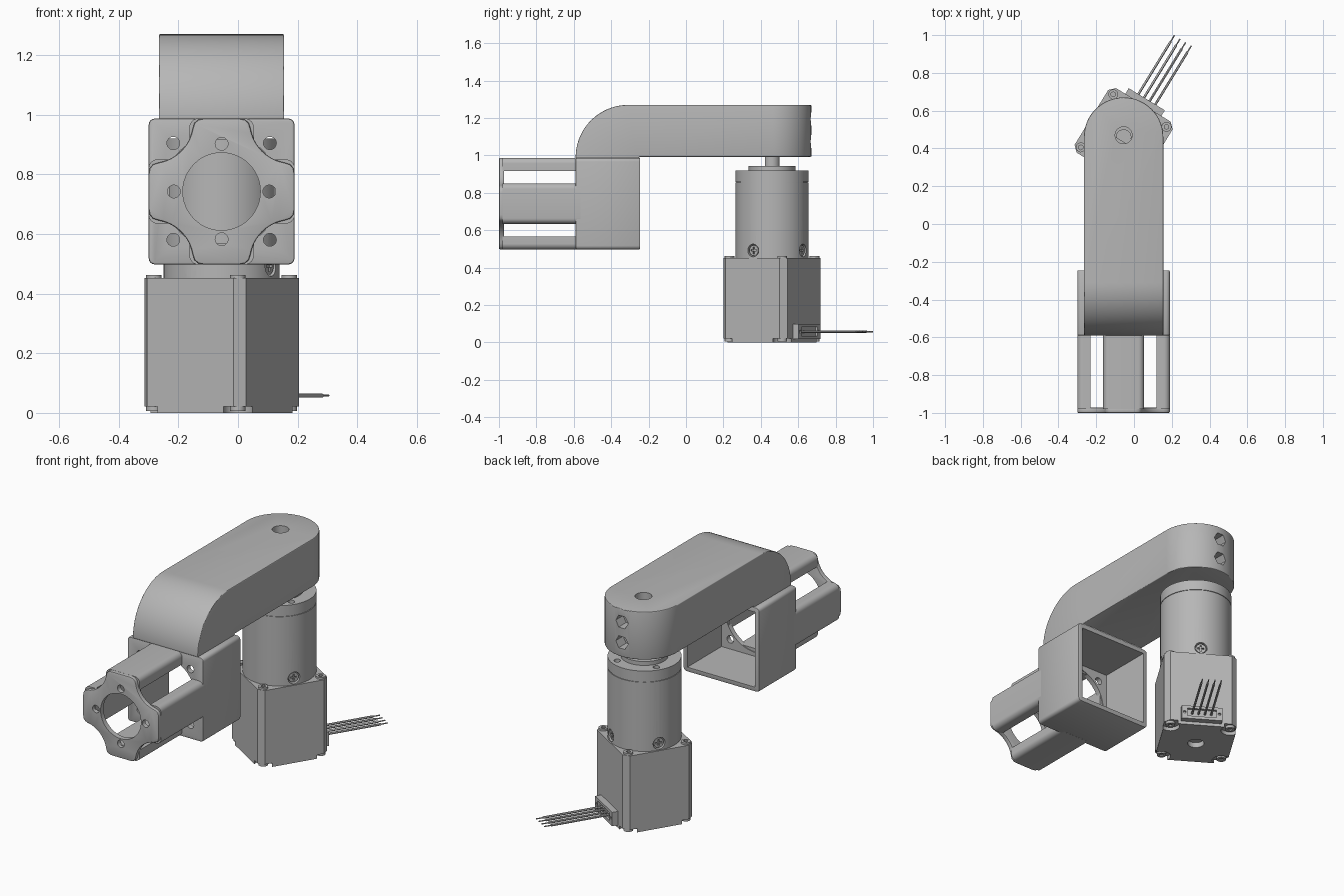
import bpy, bmesh
from math import sin, cos, pi, radians
from mathutils import Matrix, Vector

cube = bpy.data.objects.get("Cube")
if cube:
    bpy.data.objects.remove(cube, do_unlink=True)

GREY = (0.47, 0.47, 0.47, 1)
mat = bpy.data.materials.new("plain grey")
mat.use_nodes = True
mat.diffuse_color = GREY
bsdf = next(n for n in mat.node_tree.nodes if n.type == 'BSDF_PRINCIPLED')
bsdf.inputs["Base Color"].default_value = GREY
parts = []

AXES = {'x': lambda u, v, w: (w, u, v),
        'y': lambda u, v, w: (u, w, v),
        'z': lambda u, v, w: (u, v, w)}


def arc(cu, cv, r, a0, a1, n):
    return [(cu + r * cos(radians(a0 + (a1 - a0) * i / n)),
             cv + r * sin(radians(a0 + (a1 - a0) * i / n))) for i in range(n + 1)]


def circle(cu, cv, r, n=32):
    return arc(cu, cv, r, 0, 360, n)[:-1]


def rect(u0, u1, v0, v1, r=0.0, n=4):
    if r == 0:
        return [(u0, v0), (u1, v0), (u1, v1), (u0, v1)]
    return (arc(u1 - r, v1 - r, r, 0, 90, n) + arc(u0 + r, v1 - r, r, 90, 180, n)
            + arc(u0 + r, v0 + r, r, 180, 270, n) + arc(u1 - r, v0 + r, r, 270, 360, n))


def prism(name, pts, lo, hi, axis='z', at=Matrix.Identity(4)):
    """Extrude a flat outline along an axis, then place it."""
    bm = bmesh.new()
    face = bm.faces.new([bm.verts.new(AXES[axis](u, v, lo)) for u, v in pts])
    new = bmesh.ops.extrude_face_region(bm, geom=[face])["geom"]
    shift = Vector(AXES[axis](0, 0, hi - lo))
    bmesh.ops.translate(bm, vec=shift, verts=[g for g in new if isinstance(g, bmesh.types.BMVert)])
    bmesh.ops.transform(bm, matrix=at, verts=bm.verts)
    bmesh.ops.recalc_face_normals(bm, faces=bm.faces)
    me = bpy.data.meshes.new(name)
    bm.to_mesh(me)
    bm.free()
    me.materials.append(mat)
    ob = bpy.data.objects.new(name, me)
    bpy.context.collection.objects.link(ob)
    parts.append(ob)
    return ob


def apply(ob, mod):
    bpy.context.view_layer.objects.active = ob
    bpy.ops.object.modifier_apply(modifier=mod.name)


def boolean(ob, *tools, operation='DIFFERENCE'):
    for tool in tools:
        mod = ob.modifiers.new("cut", 'BOOLEAN')
        mod.operation, mod.solver, mod.object = operation, 'EXACT', tool
        apply(ob, mod)
        parts.remove(tool)
        bpy.data.objects.remove(tool, do_unlink=True)


def bevel(ob, width, segments=3):
    mod = ob.modifiers.new("round", 'BEVEL')
    mod.width, mod.segments, mod.limit_method = width, segments, 'ANGLE'
    mod.angle_limit = radians(40)
    apply(ob, mod)


X0, MY = -0.055, 0.46
signs = [(a, b) for a in (-1, 1) for b in (-1, 1)]
motor_at = Matrix.Translation((X0, MY, 0)) @ Matrix.Rotation(radians(-31.5), 4, 'Z')

# Motor body with chamfered upright corners
a, c, h = 0.2, 0.17, 0.165
body = prism("motor_body", [(a, -c), (a, c), (c, a), (-c, a), (-a, c), (-a, -c), (-c, -a), (c, -a)],
             0, 0.452, 'z', motor_at)
boolean(body, prism("cutter", circle(0, 0, 0.045), -0.1, 0.03, 'z', motor_at),
        *[prism("cutter", circle(i * h, j * h, 0.05), -0.1, 0.022, 'z', motor_at) for i, j in signs])
for i, j in signs:
    for lo, hi in ((0.006, 0.03), (0.44, 0.463)):
        screw = prism("motor_corner_screw", circle(i * h, j * h, 0.026, 24), lo, hi, 'z', motor_at)
        end = hi if lo > 0.1 else lo
        boolean(screw, prism("cutter", circle(i * h, j * h, 0.013, 6), end - 0.008, end + 0.008, 'z', motor_at))

# Gearbox with a shallow seam, face holes and four side screws
lower = prism("gearbox", circle(0, 0, 0.195, 64), 0.44, 0.855, 'z', motor_at)
prism("gearbox_seam", circle(0, 0, 0.191, 64), 0.85, 0.865, 'z', motor_at)
cap = prism("gearbox_cap", circle(0, 0, 0.195, 64), 0.859, 0.92, 'z', motor_at)
boolean(cap, *[prism("cutter", circle(0.157 * cos(k * pi / 2), 0.157 * sin(k * pi / 2), 0.018, 20),
                     0.89, 1, 'z', motor_at) for k in range(4)])
for k in range(4):
    turn = motor_at @ Matrix.Rotation(k * pi / 2, 4, 'Z')
    boolean(lower, prism("cutter", circle(0, 0.492, 0.034, 24), 0.155, 0.3, 'x', turn))
    head = prism("gearbox_screw", circle(0, 0.492, 0.028, 24), 0.15, 0.187, 'x', turn)
    boolean(head, prism("cutter", rect(-0.018, 0.018, 0.488, 0.496), 0.178, 0.2, 'x', turn),
            prism("cutter", rect(-0.004, 0.004, 0.474, 0.51), 0.178, 0.2, 'x', turn))

# Output collar and flattened shaft
prism("gearbox_collar", circle(0, 0, 0.125, 48), 0.91, 0.943, 'z', motor_at)
prism("output_shaft", arc(0, 0, 0.041, -35, 215, 28), 0.93, 1.2, 'z', motor_at)

# Connector and wires on the motor's rear face
plug = prism("connector", rect(-0.112, 0.112, 0.018, 0.098), 0.19, 0.235, 'y', motor_at)
boolean(plug, prism("cutter", rect(-0.08, 0.08, 0.035, 0.082), 0.222, 0.3, 'y', motor_at))
for side in (-1, 1):
    boolean(plug, prism("cutter", circle(side * 0.096, 0.058, 0.008, 12), 0.222, 0.3, 'y', motor_at))
for k in range(4):
    u = -0.052 + 0.035 * k
    prism("wire", circle(u, 0.058, 0.0065, 12), 0.21, 0.56, 'y', motor_at)
    prism("wire_tip", circle(u, 0.058, 0.0035, 8), 0.55, 0.6, 'y', motor_at)

# Arm: curved side profile crossed with a round-ended plan
arm = prism("arm", [(0.8, 0.993), (0.8, 1.27)] + arc(-0.31, 0.99, 0.28, 90, 179, 20) + [(-0.59, 0.985)]
            + [(-0.25, 0.985), (-0.25, 0.993)], -0.4, 0.4, 'x')
plan = prism("cutter", [(X0 - 0.21, -0.8), (X0 + 0.21, -0.8)] + arc(X0, MY, 0.21, 0, 180, 40), 0.5, 1.5)
boolean(arm, plan, operation='INTERSECT')
bevel(arm, 0.012)
boolean(arm, prism("cutter", circle(X0, MY + 0.01, 0.045), 0.9, 1.4),
        *[prism("cutter", circle(X0, z, 0.04, 6), 0.6, 0.8, 'y') for z in (1.075, 1.195)])
prism("arm_neck", rect(X0 - 0.19, X0 + 0.19, -0.575, -0.27), 0.97, 1.02)

# Square housing, open at the rear, with a bored front wall
head_at = Matrix.Translation((X0, 0, 0.7425))
HALF = 0.2445
box = prism("housing", rect(-HALF, HALF, -HALF, HALF, 0.02), -0.59, -0.245, 'y', head_at)
bevel(box, 0.006, 2)
boolean(box, prism("cutter", rect(-0.218, 0.218, -0.218, 0.218), -0.56, 0, 'y', head_at),
        prism("cutter", circle(0, 0, 0.195, 48), -0.8, -0.4, 'y', head_at),
        *[prism("cutter", circle(i * 0.162, j * 0.162, 0.0215, 24), -0.8, -0.4, 'y', head_at) for i, j in signs])

# Front plate: four lobes joined by concave corners
quarter = ([(HALF, 0.06), (0.241, 0.078), (0.23, 0.091)] + arc(0.235, 0.235, 0.14, 260, 190, 12)
           + [(0.091, 0.23), (0.078, 0.241), (0.06, HALF)])
outline = []
for k in range(4):
    s, q = (0, 1, 0, -1)[k], (1, 0, -1, 0)[k]
    outline += [(u * q - v * s, u * s + v * q) for u, v in quarter]
plate = prism("front_plate", outline, -1.0, -0.972, 'y', head_at)
bevel(plate, 0.006, 2)
boolean(plate, prism("cutter", circle(0, 0, 0.13, 48), -1.2, -0.9, 'y', head_at),
        *[prism("cutter", circle(0.16 * cos(k * pi / 2), 0.16 * sin(k * pi / 2), 0.0215, 24),
                -1.2, -0.9, 'y', head_at) for k in range(4)])

# Four bars linking the plate to the housing
for k in range(4):
    bar = [(0.175, -0.108), (0.215, -0.108)] + arc(0.215, -0.078, 0.03, -80, 0, 5)
    bar += arc(0.215, 0.078, 0.03, 0, 80, 5) + [(0.215, 0.108), (0.175, 0.108)]
    turn = head_at @ Matrix.Rotation(k * pi / 2, 4, 'Y')
    prism("link_bar", bar, -0.98, -0.565, 'y', turn)

# Smooth curved surfaces, keep edges sharp
bpy.ops.object.select_all(action='DESELECT')
for ob in parts:
    ob.select_set(True)
bpy.context.view_layer.objects.active = parts[0]
bpy.ops.object.shade_smooth_by_angle(angle=radians(30))
